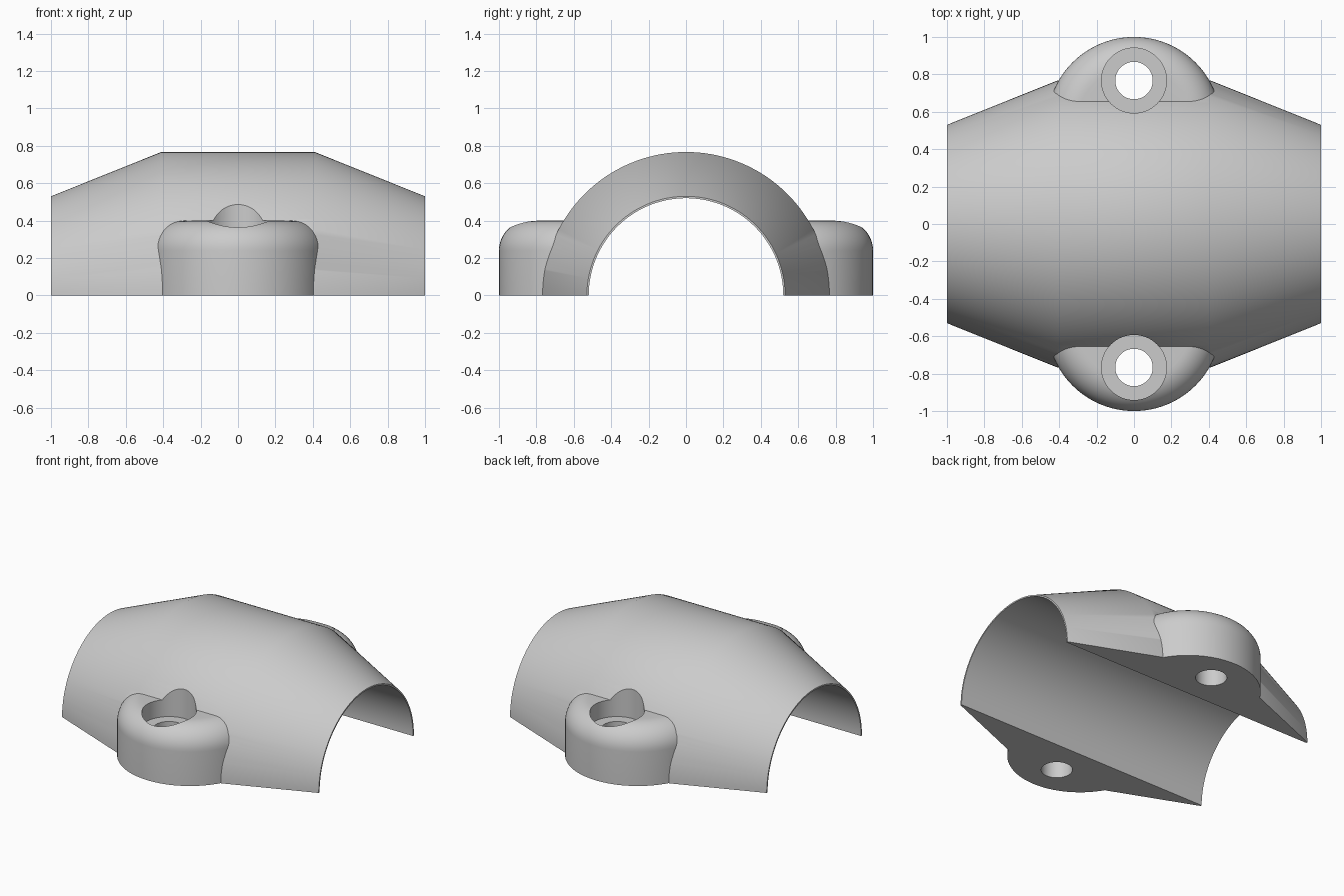
import bpy, bmesh, math
from mathutils import Matrix

cube = bpy.data.objects.get("Cube")
if cube:
    bpy.data.objects.remove(cube)

BORE, RADIUS, END_RADIUS, FLAT = 0.52, 0.767, 0.53, 0.41
EAR_Y, EAR_R, EAR_TOP, FILLET = 0.535, 0.465, 0.4, 0.16
BOLT_Y, BOLT_R, SEAT_R, SEAT_Z = 0.767, 0.1, 0.174, 0.28

grey = bpy.data.materials.new("plain_grey")
grey.use_nodes = True
grey.diffuse_color = (0.6, 0.6, 0.6, 1)
grey.node_tree.nodes["Principled BSDF"].inputs["Base Color"].default_value = grey.diffuse_color


def lathe(name, profile, matrix, steps):
    """Solid of revolution about z from (radius, height) points, then placed by a matrix."""
    bm = bmesh.new()
    rings = []
    for r, z in profile:
        rings.append([bm.verts.new((r * math.cos(a), r * math.sin(a), z))
                      for a in (math.tau * i / steps for i in range(steps))])
    for low, high in zip(rings, rings[1:]):
        for i in range(steps):
            j = (i + 1) % steps
            bm.faces.new((low[i], low[j], high[j], high[i]))
    bm.faces.new(rings[0][::-1])
    bm.faces.new(rings[-1])
    bm.transform(matrix)
    bmesh.ops.recalc_face_normals(bm, faces=bm.faces)
    mesh = bpy.data.meshes.new(name)
    bm.to_mesh(mesh)
    bm.free()
    mesh.materials.append(grey)
    obj = bpy.data.objects.new(name, mesh)
    bpy.context.collection.objects.link(obj)
    return obj


def combine(target, tool, operation):
    """Boolean the tool into the target, then discard the tool."""
    mod = target.modifiers.new(operation, 'BOOLEAN')
    mod.operation, mod.object, mod.solver = operation, tool, 'EXACT'
    bpy.context.view_layer.update()
    graph = bpy.context.evaluated_depsgraph_get()
    mesh = bpy.data.meshes.new_from_object(target.evaluated_get(graph))
    target.modifiers.clear()
    target.data = mesh
    bpy.data.objects.remove(tool)


along_x = Matrix.Rotation(math.pi / 2, 4, 'Y')

# Tapered barrel body
body = lathe("clamp_half_shell", [(END_RADIUS, -1), (RADIUS, -FLAT), (RADIUS, FLAT), (END_RADIUS, 1)],
             along_x, 144)

# Rounded bolt ears on both sides
ear_profile = [(EAR_R, -0.2)]
for k in range(13):
    a = math.pi / 2 * k / 12
    ear_profile.append((EAR_R - FILLET * (1 - math.cos(a)), EAR_TOP - FILLET * (1 - math.sin(a))))
for side in (-1, 1):
    ear = lathe("bolt_ear", ear_profile, Matrix.Translation((0, side * EAR_Y, 0)), 96)
    combine(body, ear, 'UNION')

# Straight bore
combine(body, lathe("bore_cutter", [(BORE, -1.5), (BORE, 1.5)], along_x, 144), 'DIFFERENCE')

# Counterbored bolt holes
bolt_profile = [(BOLT_R, -0.5), (BOLT_R, SEAT_Z), (SEAT_R, SEAT_Z), (SEAT_R, 1.2)]
for side in (-1, 1):
    hole = lathe("bolt_cutter", bolt_profile, Matrix.Translation((0, side * BOLT_Y, 0)), 64)
    combine(body, hole, 'DIFFERENCE')

# Flat split face at the bottom
combine(body, lathe("split_cutter", [(3, -2), (3, 0)], Matrix.Identity(4), 4), 'DIFFERENCE')

# Smooth shading with sharp edges kept
bpy.ops.object.select_all(action='DESELECT')
body.select_set(True)
bpy.context.view_layer.objects.active = body
bpy.ops.object.shade_smooth_by_angle(angle=math.radians(30))
